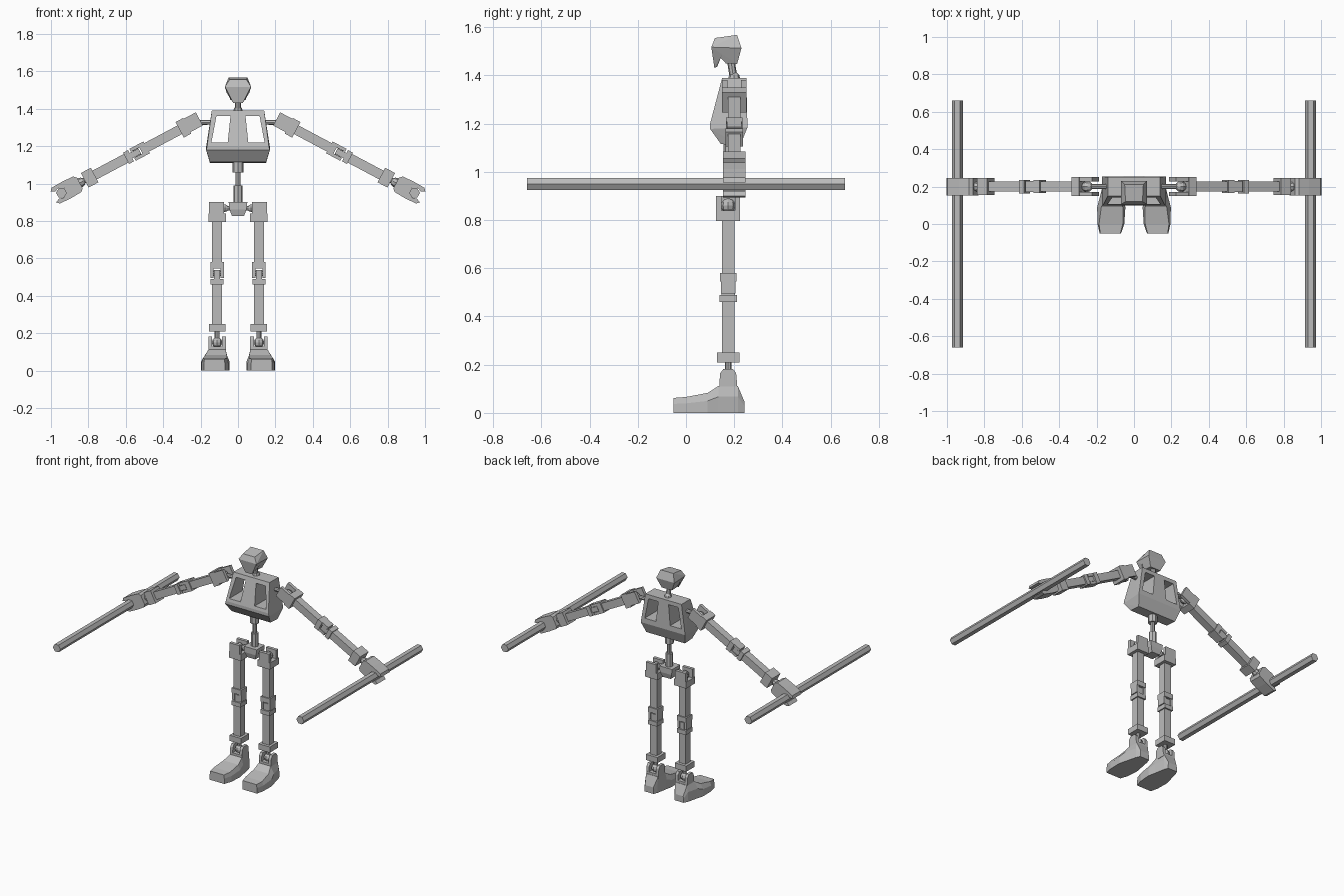
import bpy, bmesh, math
from mathutils import Matrix, Vector

if "Cube" in bpy.data.objects:
    bpy.data.objects.remove(bpy.data.objects["Cube"])

grey = bpy.data.materials.new("plain grey")
grey.diffuse_color = (0.5, 0.5, 0.5, 1)
grey.use_nodes = True
grey.node_tree.nodes["Principled BSDF"].inputs["Base Color"].default_value = grey.diffuse_color
ID = Matrix.Identity(4)


def add(bm, name, M=ID, mirror=False):
    """Turn a bmesh into an object, optionally with a copy mirrored over x = 0."""
    bmesh.ops.transform(bm, matrix=M, verts=bm.verts)
    for side in ((1, -1) if mirror else (1,)):
        if side < 0:
            bmesh.ops.transform(bm, matrix=Matrix.Scale(-1, 4, (1, 0, 0)), verts=bm.verts)
        bmesh.ops.recalc_face_normals(bm, faces=bm.faces)
        label = name if not mirror else ("left_" if side > 0 else "right_") + name
        me = bpy.data.meshes.new(label)
        bm.to_mesh(me)
        me.materials.append(grey)
        ob = bpy.data.objects.new(label, me)
        bpy.context.collection.objects.link(ob)
    bm.free()
    return ob


def hull(name, pts, M=ID, mirror=False):
    bm = bmesh.new()
    for p in pts:
        bm.verts.new(p)
    bmesh.ops.convex_hull(bm, input=bm.verts)
    return add(bm, name, M, mirror)


def box(name, x, y, z, M=ID, mirror=False):
    return hull(name, [(a, b, c) for a in x for b in y for c in z], M, mirror)


def rod(name, a, b, r, n=8, M=ID, mirror=False, turn=0.0):
    a, b = Vector(a), Vector(b)
    bm = bmesh.new()
    bmesh.ops.create_cone(bm, cap_ends=True, segments=n, radius1=r, radius2=r, depth=(b - a).length)
    R = (b - a).to_track_quat('Z', 'Y').to_matrix().to_4x4()
    bmesh.ops.transform(bm, matrix=Matrix.Translation((a + b) / 2) @ R @ Matrix.Rotation(turn, 4, 'Z'),
                        verts=bm.verts)
    return add(bm, name, M, mirror)


def ball(name, c, r, M=ID, mirror=False):
    bm = bmesh.new()
    bmesh.ops.create_uvsphere(bm, u_segments=8, v_segments=6, radius=r)
    bmesh.ops.translate(bm, vec=c, verts=bm.verts)
    return add(bm, name, M, mirror)


def loft(name, rings, M=ID, mirror=False):
    bm = bmesh.new()
    vs = [[bm.verts.new(p) for p in ring] for ring in rings]
    n = len(vs[0])
    for r, q in zip(vs, vs[1:]):
        for i in range(n):
            bm.faces.new((r[i], r[(i + 1) % n], q[(i + 1) % n], q[i]))
    bm.faces.new(vs[0])
    bm.faces.new(vs[-1])
    return add(bm, name, M, mirror)


def limb(names, M, marks):
    """Forked root joint, upper tube, hinge, lower tube and end collar, running down local -z."""
    root, upper, hinge, lower, end = names
    s0, s1, s2, s3, s4, s5 = marks
    w = 0.026
    # root joint: collar with prongs at front and back around a ball
    box(root + "_collar", (-.047, .047), (-.05, .05), (-s1, -s1 + .045), M, True)
    for y in ((-.05, -.028), (.028, .05)):
        box(root + "_prong", (-.038, .042), y, (-s1 + .045, -s0), M, True)
    ball(root + "_ball", (0, 0, 0), .03, M, True)
    # upper tube
    box(upper, (-w, w), (-w, w), (-s2, -s1), M, True)
    # hinge: cap, two prongs, tongue, pin and lower collar
    box(hinge + "_cap", (-.036, .036), (-.034, .034), (-s2 - .035, -s2), M, True)
    for x in ((-.036, -.018), (.018, .036)):
        box(hinge + "_prong", x, (-.03, .03), (-s2 - .085, -s2 - .035), M, True)
    box(hinge + "_tongue", (-.016, .016), (-.028, .028), (-s3 + .03, -s2 - .042), M, True)
    rod(hinge + "_pin", (-.03, 0, -s2 - .06), (.03, 0, -s2 - .06), .015, 8, M, True)
    box(hinge + "_collar", (-.034, .034), (-.036, .036), (-s3, -s3 + .03), M, True)
    # lower tube and end collar
    box(lower, (-w, w), (-w, w), (-s4, -s3), M, True)
    box(end + "_collar", (-.044, .044), (-.046, .046), (-s5, -s4), M, True)


# head: cranium and face plate
hull("cranium", [(s * x, y, z) for s in (1, -1) for x, y, z in (
    (.045, .12, 1.555), (.05, .212, 1.568), (.07, .105, 1.517), (.07, .23, 1.513),
    (.055, .15, 1.487), (.04, .165, 1.45), (.04, .212, 1.447))])
hull("face_plate", [(s * x, y, z) for s in (1, -1) for x, y, z in (
    (.068, .105, 1.517), (.062, .15, 1.487), (.025, .118, 1.43), (.028, .13, 1.437))])
rod("neck", (0, .2, 1.37), (0, .185, 1.47), .016)
ball("neck_ball", (0, .2, 1.39), .024)

# chest with two tapered openings running front to back
chest = hull("chest", [(s * x, y, z) for s in (1, -1) for x, y, z in (
    (.14, .15, 1.39), (.14, .25, 1.39), (.165, .1, 1.2), (.17, .1, 1.178),
    (.172, .255, 1.185), (.15, .145, 1.115), (.15, .225, 1.11))])
for s in (1, -1):
    cutter = hull("opening_cutter", [(s * x, y, z) for y in (0, .4) for x, z in (
        (.04, 1.362), (.115, 1.362), (.142, 1.22), (.055, 1.22))])
    cutter.hide_render = True
    mod = chest.modifiers.new("opening", 'BOOLEAN')
    mod.operation, mod.solver, mod.object = 'DIFFERENCE', 'EXACT', cutter
    bpy.context.view_layer.objects.active = chest
    bpy.ops.object.modifier_apply(modifier=mod.name)
    bpy.data.objects.remove(cutter)

# spine and pelvis
rod("upper_spine", (0, .185, 1.06), (0, .185, 1.13), .029)
rod("middle_spine", (0, .185, .98), (0, .185, 1.07), .014)
rod("lower_spine", (0, .185, .89), (0, .185, .99), .025)
hull("pelvis", [(s * x, y, z) for s in (1, -1) for x, y, z in (
    (.05, .135, .9), (.05, .225, .9), (.045, .135, .86), (.045, .225, .86),
    (.032, .145, .825), (.032, .215, .825))])
rod("hip_axle", (.03, .175, .868), (.112, .175, .868), .013, mirror=True)
ball("hip_axle_ball", (.07, .175, .868), .02, mirror=True)

# shoulder axles
rod("shoulder_axle", (.13, .2, 1.328), (.25, .2, 1.325), .013, mirror=True)

# legs and arms share one limb layout
LEG = Matrix.Translation((.112, .175, .86))
ARM = Matrix.Translation((.25, .2, 1.32)) @ Matrix.Rotation(math.radians(-62), 4, 'Y')
limb(("hip", "thigh", "knee", "shin", "ankle"), LEG, (-.04, .065, .28, .4, .61, .65))
limb(("shoulder", "upper_arm", "elbow", "forearm", "wrist"), ARM, (-.05, .07, .27, .395, .585, .645))

# ankles: rod and ball in a forked mount
rod("ankle_rod", (.112, .175, .14), (.112, .175, .22), .013, mirror=True)
ball("ankle_ball", (.112, .175, .15), .028, mirror=True)
box("ankle_mount", (.065, .159), (.138, .212), (.1, .128), mirror=True)
for x in ((.065, .085), (.139, .159)):
    hull("ankle_prong", [(a, y, z) for a in x for y, z in (
        (.138, .12), (.212, .12), (.142, .165), (.208, .165), (.155, .182), (.195, .182))], mirror=True)

# feet: sections from toe to heel (y, sole inner/outer, top inner/outer, height)
loft("foot", [[(a, y, 0), (b, y, 0), (b, y, .6 * h), (d, y, h), (c, y, h), (a, y, .6 * h)]
              for y, a, b, c, d, h in (
                  (-.052, .07, .183, .073, .18, .062), (.0, .052, .195, .06, .187, .066),
                  (.09, .046, .197, .06, .175, .083), (.135, .055, .185, .066, .158, .112),
                  (.215, .07, .165, .066, .158, .112), (.243, .08, .152, .083, .148, .045))],
     mirror=True)

# hands: open grips around the staffs
rod("wrist_rod", (0, 0, -.63), (0, 0, -.69), .015, 8, ARM, True)
ball("wrist_ball", (0, 0, -.67), .026, ARM, True)
half = [(.032, .675), (.047, .69), (.05, .75), (.048, .82), (.032, .835),
        (.022, .812), (.03, .787), (.015, .761)]
grip = half + [(-x, s) for x, s in reversed(half)]
loft("hand", [[(x, y, -s) for x, s in grip] for y in (-.047, .047)], ARM, True)

# six-sided staffs with an edge on top
rod("staff", (.944, -.66, .95), (.944, .66, .95), .029, 6, mirror=True, turn=math.pi / 2)
